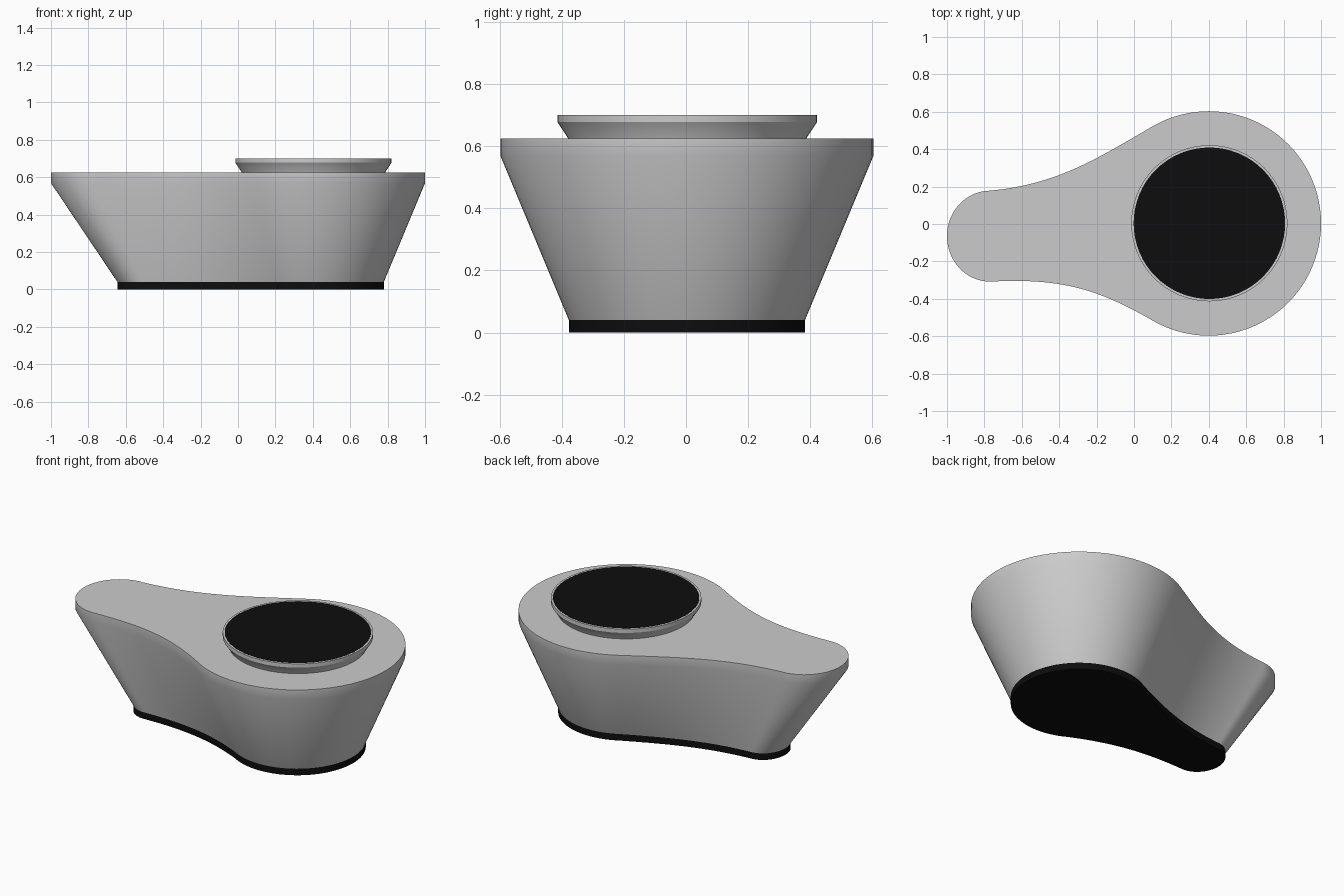
import bpy, bmesh, math
from mathutils import Vector
from mathutils.geometry import interpolate_bezier

if "Cube" in bpy.data.objects:
    bpy.data.objects.remove(bpy.data.objects["Cube"])

BIG_X, BIG_Y = 0.4, 0.003


def outline(r, small_x, small_y, sx, sy):
    """Teardrop plan: big circle, small rounded end, concave blends."""
    k = r / 0.6
    ks = (BIG_X - small_x) / 1.16          # lengthwise stretch of the neck
    pts = []
    a = math.radians(120)
    for i in range(65):                    # big circle arc
        t = -a + 2 * a * i / 64
        pts.append(Vector((BIG_X + r * math.cos(t), BIG_Y + r * math.sin(t), 0)))

    def blend(sign):
        p0 = Vector((BIG_X + r * math.cos(a), BIG_Y + sign * r * math.sin(a), 0))
        p3 = Vector((small_x - 0.01 * ks, small_y + sign * sy, 0))
        h0 = p0 + Vector((-0.31 * ks, -sign * 0.18 * k, 0))
        slope = 0.035 if sign > 0 else -0.018
        h3 = p3 + Vector((0.36 * ks, sign * slope * k, 0))
        return interpolate_bezier(p0, h0, h3, p3, 30)

    pts += blend(1)[1:]
    for i in range(1, 32):                 # small end arc
        t = math.pi / 2 + math.pi * i / 32
        pts.append(Vector((small_x - 0.01 * ks + (sx - 0.01 * ks) * math.cos(t),
                           small_y + sy * math.sin(t), 0)))
    pts += list(reversed(blend(-1)))[:-1]
    return pts


def circle(r, n=64):
    return [Vector((0.403 + r * math.cos(2 * math.pi * i / n),
                    0.004 + r * math.sin(2 * math.pi * i / n), 0)) for i in range(n)]


def loft(name, sections, mat=None, angle=40):
    """Skin a stack of (loop, z) sections and cap both ends."""
    bm = bmesh.new()
    rings = [[bm.verts.new((p.x, p.y, z)) for p in loop] for loop, z in sections]
    n = len(rings[0])
    for lo, hi in zip(rings, rings[1:]):
        for i in range(n):
            j = (i + 1) % n
            bm.faces.new((lo[i], lo[j], hi[j], hi[i]))
    bm.faces.new(rings[-1])
    bm.faces.new(rings[0][::-1])
    bmesh.ops.recalc_face_normals(bm, faces=bm.faces)
    me = bpy.data.meshes.new(name)
    bm.to_mesh(me)
    bm.free()
    ob = bpy.data.objects.new(name, me)
    bpy.context.collection.objects.link(ob)
    if mat:
        me.materials.append(mat)
    bpy.ops.object.select_all(action='DESELECT')
    ob.select_set(True)
    bpy.context.view_layer.objects.active = ob
    bpy.ops.object.shade_smooth_by_angle(angle=math.radians(angle))
    return ob


black = bpy.data.materials.new("black_rubber")
black.diffuse_color = (0.004, 0.004, 0.004, 1)
black.use_nodes = True
black.node_tree.nodes["Principled BSDF"].inputs["Base Color"].default_value = black.diffuse_color

top = outline(0.6, -0.76, -0.065, 0.24, 0.243)
base = outline(0.38, -0.505, -0.04, 0.14, 0.15)

# Black sole, then tapered body with an upright rim band
loft("base_pad", [(base, 0), (base, 0.04)], black)
loft("body", [(base, 0.04), (top, 0.568), (top, 0.625)])

# Flared round platform with a shallow recess for its black pad
loft("platform", [(circle(0.383), 0.62), (circle(0.385), 0.628), (circle(0.4175), 0.677),
                  (circle(0.4175), 0.7), (circle(0.406), 0.7), (circle(0.406), 0.692)], angle=25)
loft("platform_pad", [(circle(0.405), 0.692), (circle(0.405), 0.7)], black)
